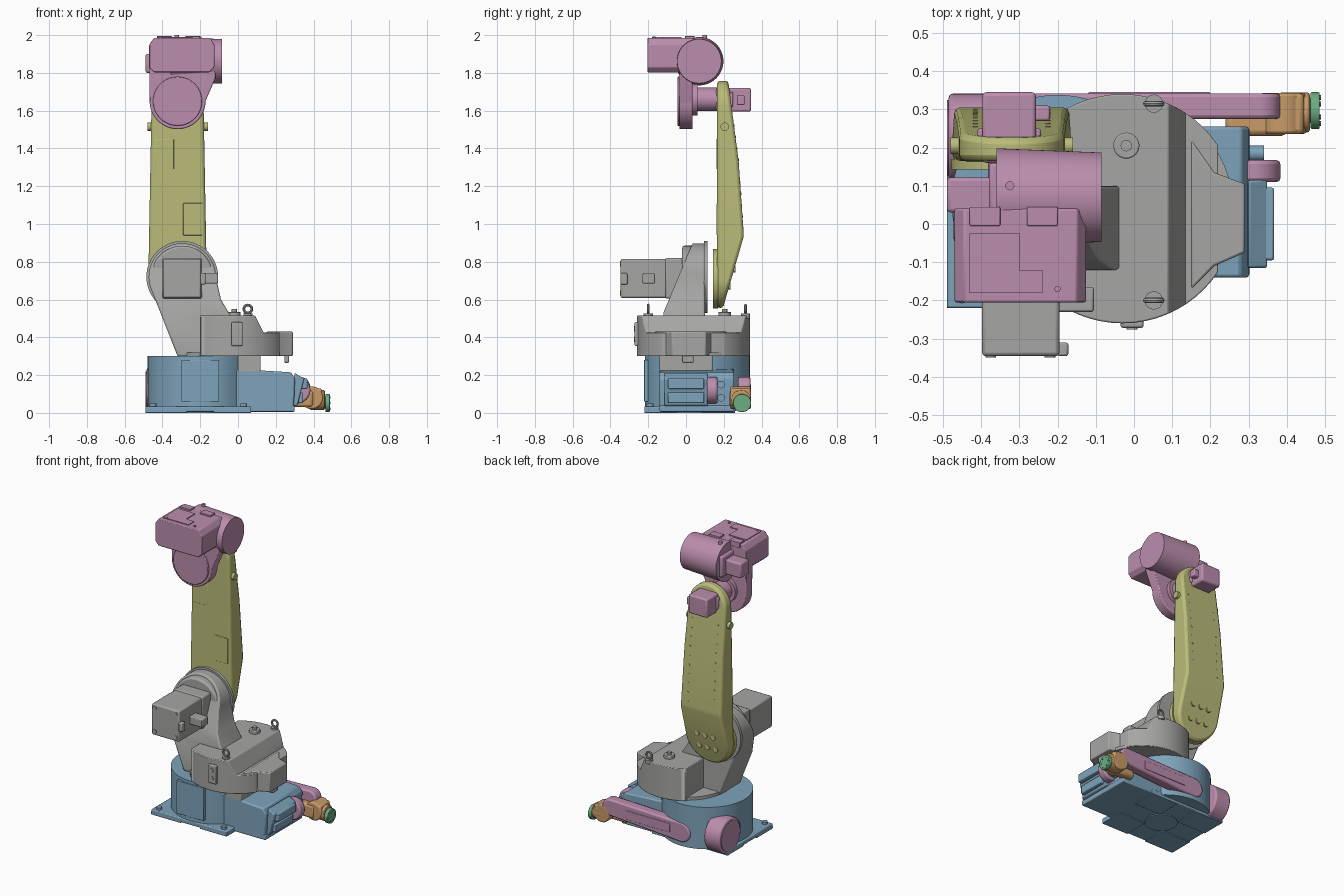
import bpy, bmesh
from math import cos, sin, pi

if "Cube" in bpy.data.objects:
    bpy.data.objects.remove(bpy.data.objects["Cube"])


def material(name, rgb):
    m = bpy.data.materials.new(name)
    m.use_nodes = True
    m.diffuse_color = (*rgb, 1)
    m.node_tree.nodes["Principled BSDF"].inputs["Base Color"].default_value = (*rgb, 1)
    return m


PINK = material("dusty pink", (.5, .27, .42))
BLUE = material("steel blue", (.21, .37, .5))
OLIVE = material("olive", (.49, .5, .19))
GRAY = material("gray", (.38, .38, .37))
ORANGE = material("orange", (.58, .33, .14))
GREEN = material("green", (.15, .42, .22))
parts = []


def finish(name, bm, mat, bevel=0):
    bmesh.ops.recalc_face_normals(bm, faces=bm.faces)
    me = bpy.data.meshes.new(name)
    bm.to_mesh(me)
    bm.free()
    me.materials.append(mat)
    ob = bpy.data.objects.new(name, me)
    bpy.context.collection.objects.link(ob)
    if bevel:
        mod = ob.modifiers.new("bevel", 'BEVEL')
        mod.width, mod.segments, mod.angle_limit = bevel, 2, .6
    parts.append(ob)


def box(name, mat, x, y, z, bevel=.006):
    bm = bmesh.new()
    bmesh.ops.create_cube(bm, size=1)
    for v in bm.verts:
        v.co = [(r[0] + r[1]) / 2 + c * (r[1] - r[0]) for c, r in zip(v.co, (x, y, z))]
    finish(name, bm, mat, bevel)


def cyl(name, mat, center, r, lo, hi, axis, r2=None, bevel=0, segs=48):
    """Cylinder or cone; center holds the two coordinates across the axis."""
    bm = bmesh.new()
    bmesh.ops.create_cone(bm, cap_ends=True, segments=segs, radius1=r,
                          radius2=r if r2 is None else r2, depth=hi - lo)
    mid = (lo + hi) / 2
    a, b = center
    for v in bm.verts:
        p, q, h = v.co
        v.co = {'x': (mid + h, a + p, b + q), 'y': (a + p, mid + h, b + q),
                'z': (a + p, b + q, mid + h)}[axis]
    finish(name, bm, mat, bevel)


def prism(name, mat, outline, axis, lo, hi, cuts=(), bevel=0):
    """Extruded outline, trimmed by (point, outward normal) planes."""
    place = {'x': lambda p, h: (h, *p), 'y': lambda p, h: (p[0], h, p[1]),
             'z': lambda p, h: (*p, h)}[axis]
    bm = bmesh.new()
    rings = [[bm.verts.new(place(p, h)) for p in outline] for h in (lo, hi)]
    n = len(outline)
    for i in range(n):
        j = (i + 1) % n
        bm.faces.new((rings[0][i], rings[0][j], rings[1][j], rings[1][i]))
    for ring in rings:
        bm.faces.new(ring)
    bmesh.ops.recalc_face_normals(bm, faces=bm.faces)
    for point, normal in cuts:
        res = bmesh.ops.bisect_plane(bm, geom=bm.verts[:] + bm.edges[:] + bm.faces[:],
                                     plane_co=point, plane_no=normal, clear_outer=True)
        edges = [e for e in res["geom_cut"] if isinstance(e, bmesh.types.BMEdge)]
        bmesh.ops.edgeloop_fill(bm, edges=edges)
    finish(name, bm, mat, bevel)


def arc(cx, cy, r, start, end, n=24):
    return [(cx + r * cos(start + (end - start) * i / n),
             cy + r * sin(start + (end - start) * i / n)) for i in range(n + 1)]


# Base: foot plate with pads, round housing, connector box
box("base_plate", BLUE, (-.49, .07), (-.22, .26), (.006, .035))
box("base_plate_side", BLUE, (.05, .3), (-.14, .255), (.006, .04))
cyl("base_bottom_disc", BLUE, (-.2, .02), .1, 0, .02, 'z')
for x in ((-.49, -.27), (-.13, .07)):
    for y in ((-.22, -.05), (.09, .26)):
        box("base_pad", BLUE, x, y, (0, .02), .003)
for y in (-.19, .228):
    for x in (-.45, .03):
        cyl("foot_bolt", BLUE, (x, y), .018, .03, .05, 'z', segs=12)
cyl("base_housing", BLUE, (-.2, .06), .278, .02, .3, 'z', segs=64)
prism("base_box", BLUE, [(-.05, .02), (.295, .02), (.302, .18), (.28, .215), (-.05, .235)],
      'y', -.14, .255, bevel=.008)
box("front_access_plate", BLUE, (-.3, -.1), (-.222, -.2), (.06, .28), .002)
prism("connector_panel", BLUE, [(.28, .03), (.315, .04), (.35, .18), (.3, .212)], 'y', -.115, .115,
      bevel=.006)
for x, z in ((.345, .08), (.367, .155)):
    box("connector_socket", BLUE, (.3, x), (-.095, .095), (z - .028, z + .028))
for z in (.08, .15):
    cyl("cable_port", BLUE, (.185, z), .02, .28, .34, 'x', segs=16)
box("base_neck", GRAY, (0, .12), (-.14, .14), (.2, .31))

# Turret
disc = arc(-.03, .04, .3, 0, 2 * pi, 64)[:-1]
left_cut = ((-.2, 0, .3), (-1, 0, 0))
prism("turret_body", GRAY, disc, 'z', .3, .515,
      cuts=[left_cut, ((.09, 0, .515), (1, 0, .5)), ((.145, 0, .4), (1, 0, 0))], bevel=.008)
prism("turret_skirt", GRAY, disc, 'z', .3, .425,
      cuts=[left_cut, ((.22, 0, .3), (1, 0, 0))], bevel=.006)
cyl("turret_flange", GRAY, (-.03, .04), .29, .3, .32, 'z')
prism("turret_nose", GRAY, [(.15, -.17), (.21, -.11), (.29, -.075), (.29, .105), (.21, .135), (.15, .22)],
      'z', .3, .43, bevel=.006)
box("nose_stop", GRAY, (.245, .27), (-.02, .04), (.265, .31))
box("front_cover", GRAY, (-.035, .025), (-.272, -.2), (.355, .48))
for z in (.39, .445):
    cyl("cover_button", GRAY, (-.005, z), .014, -.276, -.26, 'y', segs=16)
cyl("top_cap", GRAY, (-.02, .205), .034, .5, .535, 'z', bevel=.004)
cyl("top_cap_knob", GRAY, (-.02, .205), .015, .53, .55, 'z', segs=16)
for y in (-.2, .315):
    cyl("eye_stem", GRAY, (.052, y), .024, .5, .525, 'z', segs=16)
    bpy.ops.mesh.primitive_torus_add(location=(.052, y, .55), rotation=(pi / 2, 0, 0),
                                     major_radius=.021, minor_radius=.007,
                                     major_segments=24, minor_segments=8)
    bpy.context.object.name = "lifting_eye"
    bpy.context.object.data.materials.append(GRAY)
    parts.append(bpy.context.object)

# Shoulder and its motor
SX, SZ = -.295, .72
shoulder = arc(SX, SZ, .178, 0, pi * 1.1) + [(-.32, .3), (0, .3), (-.03, .5), (-.09, .6)]
prism("shoulder", GRAY, shoulder, 'y', -.12, .1,
      cuts=[((0, -.12, .53), (0, -1, .42))], bevel=.008)
cyl("shoulder_ring", GRAY, (SX, SZ), .19, .095, .115, 'y', segs=64)
cyl("shoulder_drum", GRAY, (SX, SZ), .165, -.02, .06, 'y', bevel=.012)
box("shoulder_motor_mount", GRAY, (-.4, -.19), (-.11, .0), (.605, .82), .01)
box("shoulder_motor", GRAY, (-.398, -.195), (-.346, -.1), (.608, .816), .01)
box("motor_rear_plug", GRAY, (-.2, -.172), (-.346, -.31), (.68, .74))
box("motor_plug", GRAY, (-.2, -.105), (-.23, -.165), (.685, .74))
for x in (-.375, -.22):
    for z in (.635, .79):
        cyl("motor_bolt", GRAY, (x, z), .014, -.35, -.33, 'y', segs=12)

# Lower arm
AX = -.32
outline = arc(AX, 1.62, .138, 0, pi) + arc(AX, .71, .155, pi, 2 * pi)
prism("lower_arm", OLIVE, outline, 'y', .165, .305,
      cuts=[((0, .2, .57), (0, 1, -.29)), ((0, .302, 1), (0, 1, .07)), ((0, .279, 1.33), (0, 1, .13))],
      bevel=.022)
cyl("lower_arm_flange", OLIVE, (AX, .71), .157, .143, .17, 'y')
box("arm_front_panel", OLIVE, (-.29, -.19), (.162, .17), (.94, 1.11), .002)
box("arm_upper_panel", OLIVE, (-.44, -.34), (.162, .17), (1.29, 1.45), .002)
for s in (-1, 1):
    cyl("arm_side_knob", OLIVE, (.205, 1.515), .022, AX + s * .14 - .02, AX + s * .14 + .02, 'x', segs=20)
    for i in range(10):
        z = .98 + i * .06
        back = min(.304 - (z - 1) * .07, .281 - (z - 1.33) * .13)
        cyl("arm_seam_screw", OLIVE, (AX + s * .095, z), .006, .22, back, 'y', segs=8)
for x in (-.06, 0, .06):
    for z in (.67, .76):
        cyl("arm_foot_bolt", OLIVE, (AX + x, z), .018, .2, .235 + (z - .67) * .29, 'y', segs=12)

# Elbow housing
plate = arc(AX, 1.65, .148, pi, 2 * pi) + [(-.12, 1.77), (-.12, 1.84), (-.47, 1.84)]
prism("elbow_housing", PINK, plate, 'y', -.035, .035, bevel=.006)
cyl("elbow_cover", PINK, (AX, 1.65), .13, -.046, -.02, 'y', bevel=.004)
cyl("elbow_step", PINK, (AX, 1.66), .085, .03, .06, 'y')
cyl("elbow_hub", PINK, (AX, 1.66), .062, .03, .17, 'y')
box("elbow_motor", PINK, (-.397, -.257), (.16, .345), (1.595, 1.72), .01)
box("elbow_motor_flange", PINK, (-.41, -.244), (.2, .25), (1.62, 1.7))
box("elbow_motor_plug", PINK, (-.27, -.22), (.27, .31), (1.63, 1.68))

# Head
prism("head_box", PINK, [(-.47, 1.83), (-.445, 1.803), (-.15, 1.803), (-.125, 1.83), (-.125, 1.95),
                         (-.15, 1.985), (-.445, 1.985), (-.47, 1.95)], 'y', -.205, .04, bevel=.005)
cyl("head_drum", PINK, (.07, 1.862), .128, -.36, -.085, 'x', r2=.117, segs=64)
box("head_motor_mount", PINK, (-.38, -.33), (.01, .16), (1.79, 1.93), .01)
box("head_motor", PINK, (-.49, -.36), (.03, .122), (1.8, 1.9), .01)
for x in (-.39, -.24):
    box("head_bracket", PINK, (x - .04, x + .04), (-.005, .045), (1.96, 1.995), .003)
prism("head_top_cover", PINK, [(-.43, -.18), (-.24, -.18), (-.24, -.12), (-.3, -.12), (-.3, -.025),
                               (-.43, -.025)], 'z', 1.98, 1.99)
cyl("head_top_stud", PINK, (-.325, .1), .012, 1.95, 2.0, 'z', segs=12)
for x in (-.41, -.2):
    cyl("head_screw", PINK, (x, -.17), .008, 1.98, 1.993, 'z', segs=10)

# Loose forearm lying behind the base
bar = arc(.328, .135, .055, -pi / 2, pi / 2) + arc(-.2, .11, .065, pi / 2, 3 * pi / 2)
prism("forearm_bar", PINK, bar, 'y', .275, .342, bevel=.01)
box("forearm_cover", PINK, (-.12, .2), (.33, .345), (.09, .15), .003)
cyl("forearm_end", PINK, (.225, .12), .116, -.485, -.37, 'x', bevel=.01)
cyl("forearm_end_cap", PINK, (.225, .12), .1, -.49, -.48, 'x')
cyl("forearm_pulley", PINK, (.313, .12), .07, .11, .167, 'y', bevel=.01)

# Loose wrist and tool flange
box("wrist_arm", ORANGE, (.24, .4), (.23, .29), (.03, .12), .015)
cyl("wrist_pivot", ORANGE, (.39, .08), .06, .235, .343, 'y', bevel=.008)
cyl("wrist_body", ORANGE, (.292, .068), .052, .38, .46, 'x', bevel=.006)
box("wrist_rib", ORANGE, (.4, .445), (.235, .343), (.05, .13), .012)
cyl("tool_neck", GREEN, (.297, .055), .033, .45, .475, 'x')
cyl("tool_flange", GREEN, (.297, .052), .048, .462, .486, 'x', bevel=.003)
for i in range(6):
    a = i * pi / 3
    cyl("flange_bolt", GREEN, (.297 + .034 * cos(a), .052 + .034 * sin(a)), .006, .48, .489, 'x', segs=8)

# Shading
bpy.ops.object.select_all(action='DESELECT')
for ob in parts:
    ob.select_set(True)
bpy.context.view_layer.objects.active = parts[0]
bpy.ops.object.shade_smooth_by_angle(angle=.6)
